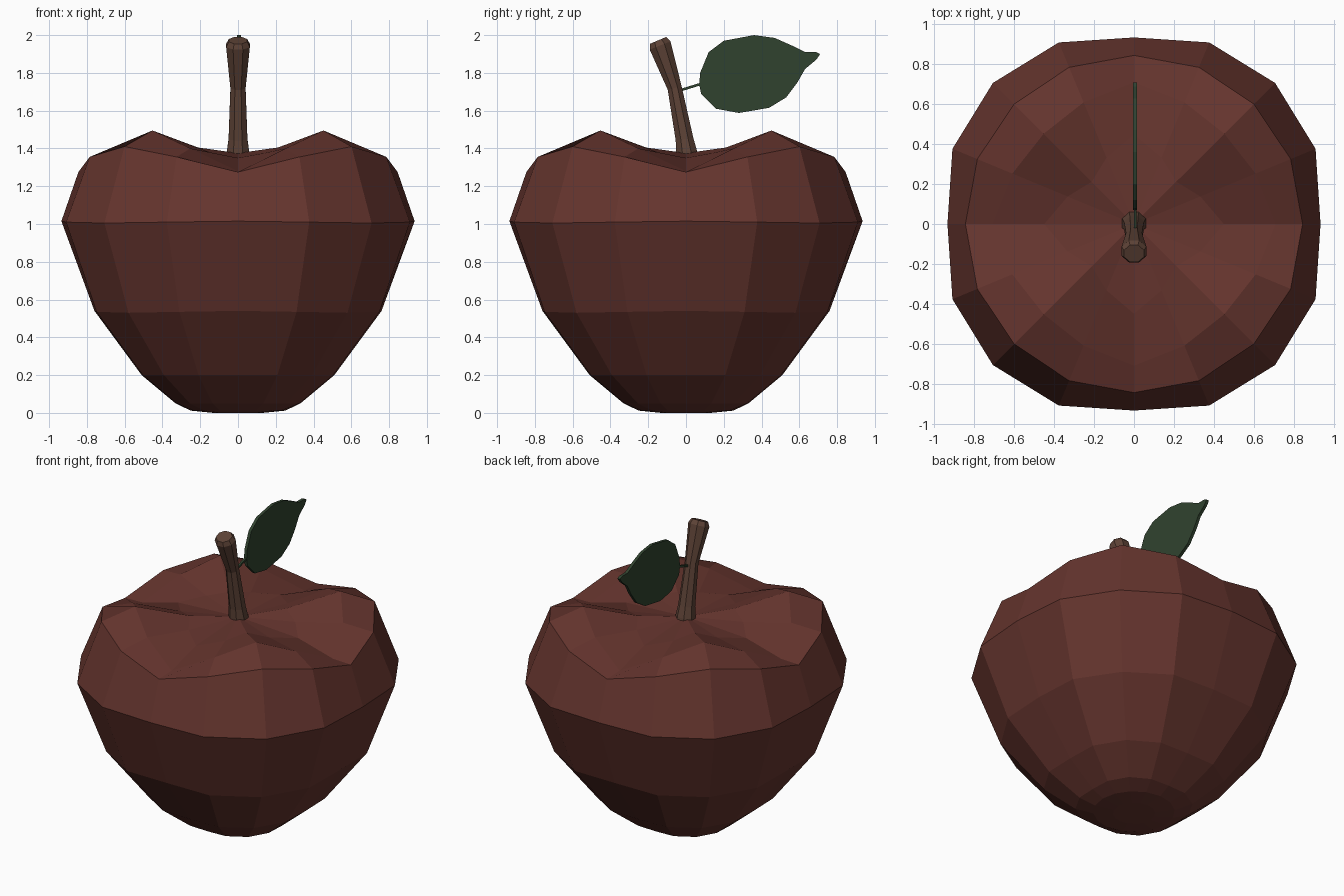
import bpy, bmesh, math
from mathutils import Vector

if "Cube" in bpy.data.objects:
    bpy.data.objects.remove(bpy.data.objects["Cube"])


def finish(name, bm, rgb):
    bmesh.ops.recalc_face_normals(bm, faces=bm.faces)
    me = bpy.data.meshes.new(name)
    bm.to_mesh(me)
    bm.free()
    mat = bpy.data.materials.new(name + "_colour")
    mat.diffuse_color = (*rgb, 1)
    mat.use_nodes = True
    mat.node_tree.nodes["Principled BSDF"].inputs["Base Color"].default_value = mat.diffuse_color
    me.materials.append(mat)
    ob = bpy.data.objects.new(name, me)
    bpy.context.collection.objects.link(ob)
    return ob


def loft(bm, rings, cap_start=True, cap_end=True):
    """Skin a list of equal-length point rings with quads."""
    vs = [[bm.verts.new(p) for p in ring] for ring in rings]
    n = len(vs[0])
    for a, b in zip(vs, vs[1:]):
        for i in range(n):
            j = (i + 1) % n
            bm.faces.new((a[i], a[j], b[j], b[i]))
    if cap_start:
        bm.faces.new(vs[0][::-1])
    if cap_end:
        bm.faces.new(vs[-1])
    return vs


# Apple body: 16 sides, four lobes; (radius, z) at 0, 22.5 and 45 degrees
levels = [
    [(0.13, 0.00)] * 3,
    [(0.25, 0.012), (0.25, 0.012), (0.25, 0.012)],
    [(0.33, 0.05), (0.35, 0.05), (0.36, 0.05)],
    [(0.51, 0.20), (0.545, 0.20), (0.555, 0.20)],
    [(0.76, 0.54), (0.81, 0.535), (0.82, 0.53)],
    [(0.935, 1.015), (0.985, 1.01), (1.00, 1.005)],
    [(0.845, 1.275), (0.85, 1.355), (0.85, 1.41)],
    [(0.71, 1.28), (0.66, 1.40), (0.64, 1.495)],
    [(0.45, 1.35), (0.36, 1.375), (0.30, 1.405)],
]
bm = bmesh.new()
rings = []
for lv in levels:
    ring = []
    for i in range(16):
        k = i % 4
        r, z = lv[k if k < 3 else 4 - k]
        a = math.radians(22.5 * i)
        ring.append((r * math.cos(a), r * math.sin(a), z))
    rings.append(ring)
top = loft(bm, rings, cap_end=False)[-1]
centre = bm.verts.new((0, 0, 1.375))
for i in range(16):
    bm.faces.new((top[i], top[(i + 1) % 16], centre))
finish("apple_body", bm, (0.13, 0.035, 0.027))


# Stem: octagonal rings along a bent path (y, z, radius, tilt)
path = [(0.008, 1.34, 0.062, 0), (0.003, 1.385, 0.060, 0.05),
        (-0.008, 1.45, 0.051, 0.15), (-0.06, 1.72, 0.041, 0.25),
        (-0.137, 1.945, 0.064, 0.38), (-0.148, 1.972, 0.050, 0.40)]
bm = bmesh.new()
rings = []
for y, z, r, t in path:
    ring = []
    for i in range(8):
        a = math.radians(45 * i + 22.5)
        u = r * math.sin(a)
        ring.append((1.06 * r * math.cos(a), y + u * math.cos(t), z + u * math.sin(t)))
    rings.append(ring)
loft(bm, rings)
finish("stem", bm, (0.11, 0.055, 0.037))

# Leaf: thin flat blade plus a slim stalk
outline = [(0.07, 1.74), (0.075, 1.80), (0.12, 1.91), (0.20, 1.97), (0.36, 2.0),
           (0.47, 1.985), (0.56, 1.945), (0.63, 1.91), (0.69, 1.91), (0.71, 1.90),
           (0.69, 1.87), (0.63, 1.82), (0.59, 1.75), (0.53, 1.67), (0.44, 1.615),
           (0.28, 1.588), (0.16, 1.61), (0.08, 1.69)]
bm = bmesh.new()
loft(bm, [[(x, y, z) for y, z in outline] for x in (-0.004, 0.016)])
loft(bm, [[(0.006 + dx, y, z + dz) for dx, dz in
           ((-0.007, -0.007), (0.007, -0.007), (0.007, 0.007), (-0.007, 0.007))]
          for y, z in ((-0.04, 1.705), (0.09, 1.745))])
finish("leaf", bm, (0.03, 0.055, 0.028))
